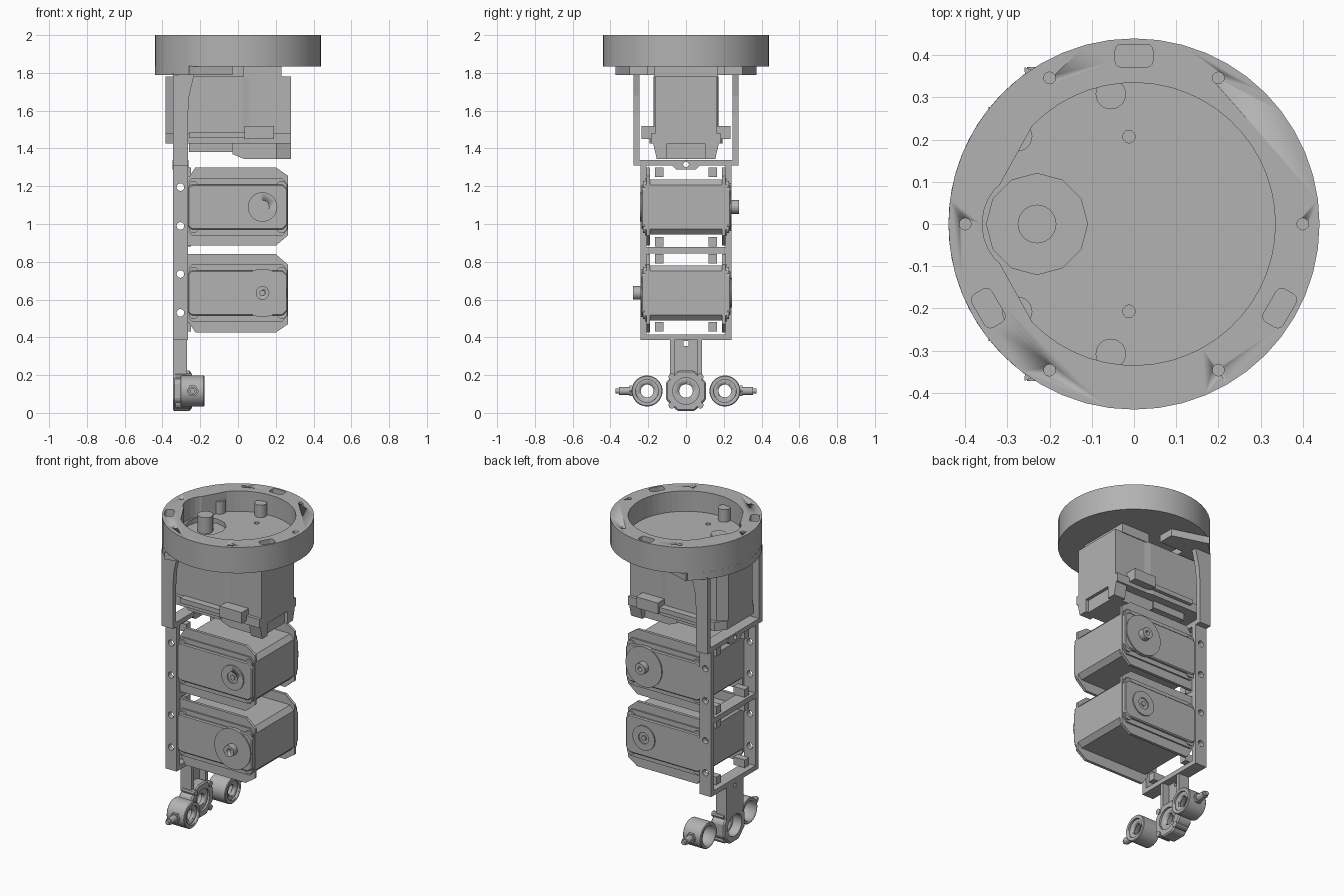
import bpy, bmesh, math
from mathutils import Vector

old = bpy.data.objects.get("Cube")
if old:
    bpy.data.objects.remove(old)

grey = bpy.data.materials.new("machined_grey")
grey.use_nodes = True
grey.diffuse_color = (0.45, 0.45, 0.45, 1)
grey.node_tree.nodes["Principled BSDF"].inputs["Base Color"].default_value = (0.45, 0.45, 0.45, 1)


def activate(ob):
    bpy.ops.object.select_all(action='DESELECT')
    ob.select_set(True)
    bpy.context.view_layer.objects.active = ob


def prism(name, pts, axis, a, b, bevel=0):
    """Extrude a 2D outline along an axis from a to b."""
    place = {'x': lambda p, t: (t, p[0], p[1]),
             'y': lambda p, t: (p[0], t, p[1]),
             'z': lambda p, t: (p[0], p[1], t)}[axis]
    bm = bmesh.new()
    low = bm.faces.new([bm.verts.new(place(p, a)) for p in pts])
    ext = bmesh.ops.extrude_face_region(bm, geom=[low])
    step = Vector(place((0, 0), b - a))
    bmesh.ops.translate(bm, vec=step, verts=[v for v in ext['geom'] if isinstance(v, bmesh.types.BMVert)])
    bmesh.ops.recalc_face_normals(bm, faces=bm.faces)
    if bevel:
        bmesh.ops.bevel(bm, geom=bm.edges[:], offset=bevel, segments=1, affect='EDGES')
    mesh = bpy.data.meshes.new(name)
    bm.to_mesh(mesh)
    bm.free()
    mesh.materials.append(grey)
    ob = bpy.data.objects.new(name, mesh)
    bpy.context.collection.objects.link(ob)
    return ob


def box(name, x, y, z, bevel=0):
    return prism(name, [(x[0], y[0]), (x[1], y[0]), (x[1], y[1]), (x[0], y[1])], 'z', *z, bevel)


def arc(cx, cy, r, start, end, n):
    return [(cx + r * math.cos(math.radians(start + (end - start) * i / n)),
             cy + r * math.sin(math.radians(start + (end - start) * i / n))) for i in range(n + 1)]


def cyl(name, axis, c, r, a, b, n=24, bevel=0):
    ob = prism(name, arc(*c, r, 0, 360, n)[:-1], axis, a, b, bevel)
    activate(ob)
    bpy.ops.object.shade_smooth_by_angle(angle=math.radians(31))
    return ob


def cut(ob, *cutters):
    for c in cutters:
        m = ob.modifiers.new("cut", 'BOOLEAN')
        m.operation, m.solver, m.object = 'DIFFERENCE', 'EXACT', c
        activate(ob)
        bpy.ops.object.modifier_apply(modifier=m.name)
        bpy.data.objects.remove(c)
    return ob


# --- Round base with pocket, holes and slots ---
base = cyl("base_ring", 'z', (0, 0), 0.44, 1.835, 2.0, 48)
pocket = arc(0, 0, 0.335, -136, 136, 40) + [(-0.32, 0.09)] + arc(-0.23, 0, 0.13, 140, 220, 6) + [(-0.32, -0.09)]
cut(base, prism("pocket_cut", pocket, 'z', 1.87, 2.1),
    cyl("gear_well_cut", 'z', (-0.23, 0), 0.12, 1.842, 1.95, 12))
for k in range(6):
    a = math.radians(60 * k)
    cut(base, cyl("hole_cut", 'z', (0.4 * math.cos(a), 0.4 * math.sin(a)), 0.014, 1.94, 2.1, 12))
for deg in (90, 210, 330):
    slot = box("slot_cut", (-0.045, 0.045), (0.372, 0.426), (1.92, 2.1))
    activate(slot)
    bm = bmesh.new()
    bm.from_mesh(slot.data)
    bmesh.ops.bevel(bm, geom=[e for e in bm.edges if abs(e.verts[0].co.z - e.verts[1].co.z) > 0.1],
                    offset=0.015, segments=3, profile=0.5, affect='EDGES')
    bm.to_mesh(slot.data)
    bm.free()
    slot.rotation_euler.z = math.radians(deg - 90)
    bpy.context.view_layer.update()
    cut(base, slot)
for s in (-1, 1):
    cut(base, cyl("floor_hole_cut", 'z', (-0.012, 0.207 * s), 0.015, 1.85, 1.95, 12))
    # Bosses standing in the pocket
    cyl("pocket_boss", 'z', (-0.055, 0.308 * s), 0.036, 1.865, 1.95)
    cyl("pocket_boss", 'z', (-0.277, 0.208 * s), 0.036, 1.865, 1.95)
cyl("drive_shaft", 'z', (-0.23, 0), 0.046, 1.80, 1.945, 16)

# --- Mounting flange under the base ---
flange = [(-0.03, -0.30), (-0.03, -0.2), (-0.2, -0.2), (-0.2, 0.2), (-0.03, 0.2), (-0.03, 0.30),
          (-0.23, 0.36), (-0.26, 0.372)] + arc(0, 0, 0.44, 126, 234, 20) + [(-0.26, -0.372), (-0.23, -0.36)]
prism("mount_flange", flange, 'z', 1.79, 1.836)

# --- Large motor ---
body = [(-0.385, -0.12), (-0.335, -0.172), (0.02, -0.172), (0.06, -0.165), (0.28, -0.165),
        (0.28, 0.165), (0.06, 0.165), (0.02, 0.172), (-0.335, 0.172), (-0.385, 0.12)]
prism("motor_body", body, 'z', 1.47, 1.78)
prism("motor_neck", [(p[0] * 0.82 - 0.01, p[1] * 0.57) for p in body], 'z', 1.775, 1.836)
prism("motor_foot_plate", [(p[0], p[1] * 1.12) for p in body], 'z', 1.425, 1.48)
for s in (-1, 1):
    y = sorted((0.16 * s, 0.235 * s))
    box("motor_side_clip", (0.035, 0.19), y, (1.45, 1.52))
    box("motor_edge_strip", (-0.26, 0.035), sorted((0.16 * s, 0.215 * s)), (1.455, 1.485))
    prism("motor_lower_cheek", [(0.10 * s, 1.345), (0.155 * s, 1.345), (0.175 * s, 1.43), (0.10 * s, 1.43)],
          'x', 0.2, 0.28)
prism("motor_lower_case", [(-0.03, 1.37), (0.03, 1.345), (0.26, 1.345), (0.26, 1.43), (-0.03, 1.43)],
      'y', -0.13, 0.13)
box("motor_under_step", (-0.26, -0.03), (-0.14, 0.14), (1.38, 1.43))
box("motor_top_block", (0.03, 0.23), (-0.17, 0.17), (1.775, 1.836))

# --- Bracket frame ---
X0, X1 = -0.345, -0.265
arm = [(X0, 1.31), (X1, 1.31), (X1, 1.58), (-0.258, 1.68), (-0.23, 1.80), (X0, 1.80)]
for s in (-1, 1):
    prism("frame_arm", arm, 'y', *sorted((0.245 * s, 0.278 * s)))
    rail = box("frame_rail", (X0, X1), sorted((0.208 * s, 0.24 * s)), (0.385, 1.32))
    for z in (1.195, 0.99, 0.735, 0.53):
        cut(rail, cyl("rail_hole_cut", 'y', (-0.305, z), 0.02, 0.15 * s, 0.3 * s, 16))
    # Screw lugs inside the frame
    for z in (1.275, 0.905, 0.815, 0.455):
        box("frame_lug", (-0.33, -0.25), sorted((0.12 * s, 0.165 * s)), (z - 0.025, z + 0.025))
    box("strap_rib", (X0, -0.27), sorted((0.06 * s, 0.085 * s)), (0.18, 0.40))
bar = box("frame_top_bar", (X0, X1), (-0.278, 0.278), (1.31, 1.34))
drop = prism("frame_top_tab", [(-0.075, 1.312), (-0.05, 1.288), (0.05, 1.288), (0.075, 1.312),
                               (0.06, 1.339), (-0.06, 1.339)], 'x', X0 - 0.002, X1 + 0.002)
for ob in (bar, drop):
    cut(ob, cyl("tab_hole_cut", 'x', (0, 1.315), 0.015, -0.5, 0, 12))
box("frame_middle_bar", (X0, X1), (-0.24, 0.24), (0.845, 0.878))
box("frame_bottom_bar", (X0, X1), (-0.24, 0.24), (0.385, 0.415))
strap = box("frame_strap", (X0, -0.315), (-0.08, 0.08), (0.18, 0.40))
cut(strap, box("strap_hole_cut", (-0.5, 0), (-0.012, 0.012), (0.355, 0.38)))


# --- Two small servos, the second turned half round the x axis ---
def servo(zc, f):
    """f = 1 puts the large horn at the back, f = -1 at the front."""
    def z(v):
        return zc + v * f

    def ys(a, b):
        return sorted((a * f, b * f))
    cover = [(-0.265, -0.13), (-0.245, -0.15), (0.235, -0.15), (0.262, -0.12),
             (0.262, 0.12), (0.235, 0.15), (-0.245, 0.15), (-0.265, 0.13)]
    prism("servo_body", [(x, z(v * 0.97)) for x, v in cover], 'y', -0.205, 0.205)
    ear = [(-0.265, -0.205), (0.2, -0.205), (0.265, -0.15), (0.265, 0.165), (0.2, 0.21),
           (-0.225, 0.21), (-0.265, 0.15)]
    for s in (-1, 1):
        prism("servo_ear", [(x, z(v)) for x, v in ear], 'y', *sorted((0.19 * s, 0.208 * s)))
        prism("servo_cover", [(x, z(v * 0.8)) for x, v in cover], 'y', *sorted((0.2 * s, 0.235 * s)), 0.006)
        prism("servo_cover_rim", [(x, z(v)) for x, v in cover], 'y', *sorted((0.2 * s, 0.218 * s)))
        for x in (-0.235, 0.232):
            for v in (-0.112, 0.112):
                cyl("cover_screw", 'y', (x, z(v)), 0.026, 0.2 * s, 0.228 * s, 12)
    # Large horn with shaft on one side, small bearing cap on the other
    c = (0.13, zc)
    cyl("servo_horn", 'y', c, 0.128, *ys(0.22, 0.242), 32)
    shaft = cyl("servo_shaft", 'y', c, 0.036, *ys(0.23, 0.28), 20)
    cut(shaft, cyl("shaft_hole_cut", 'y', c, 0.014, *ys(0.25, 0.3), 12))
    cap = cyl("bearing_cap", 'y', c, 0.078, *ys(-0.243, -0.22), 28)
    cut(cap, cyl("cap_hole_cut", 'y', c, 0.036, *ys(-0.3, -0.236), 20))
    cyl("bearing_pin", 'y', c, 0.016, *ys(-0.243, -0.22), 12)


servo(1.09, 1)
servo(0.635, -1)

# --- Hub ring and side knuckles at the foot ---
H = 0.116
hub = prism("foot_hub", arc(0, H, 0.116, 22.5, 382.5, 8)[:-1], 'x', X0, -0.25, 0.008)
cut(hub, cyl("hub_bore_cut", 'x', (0, H), 0.036, -0.5, 0),
    cyl("hub_back_cut", 'x', (0, H), 0.07, -0.4, -0.285),
    cyl("hub_face_cut", 'x', (0, H), 0.07, -0.262, 0))
for y in (-0.075, 0.075):
    for z in (-0.075, 0.075):
        cyl("hub_screw", 'x', (y, H + z), 0.018, -0.33, -0.243, 10)
for s in (-1, 1):
    c = (0.206 * s, H)
    knuckle = cyl("side_knuckle", 'x', c, 0.082, -0.305, -0.178, 32, 0.004)
    cut(knuckle, cyl("knuckle_bore_cut", 'x', c, 0.062, -0.4, -0.21),
        cyl("knuckle_hole_cut", 'x', c, 0.034, -0.3, 0),
        cyl("knuckle_face_cut", 'x', c, 0.06, -0.19, 0))
    p = (-0.24, H)
    cyl("pin_collar", 'y', p, 0.032, 0.27 * s, 0.3 * s, 6)
    cyl("pin_stem", 'y', p, 0.022, 0.29 * s, 0.355 * s, 16)
    cyl("pin_tip", 'y', p, 0.014, 0.35 * s, 0.372 * s, 12)
